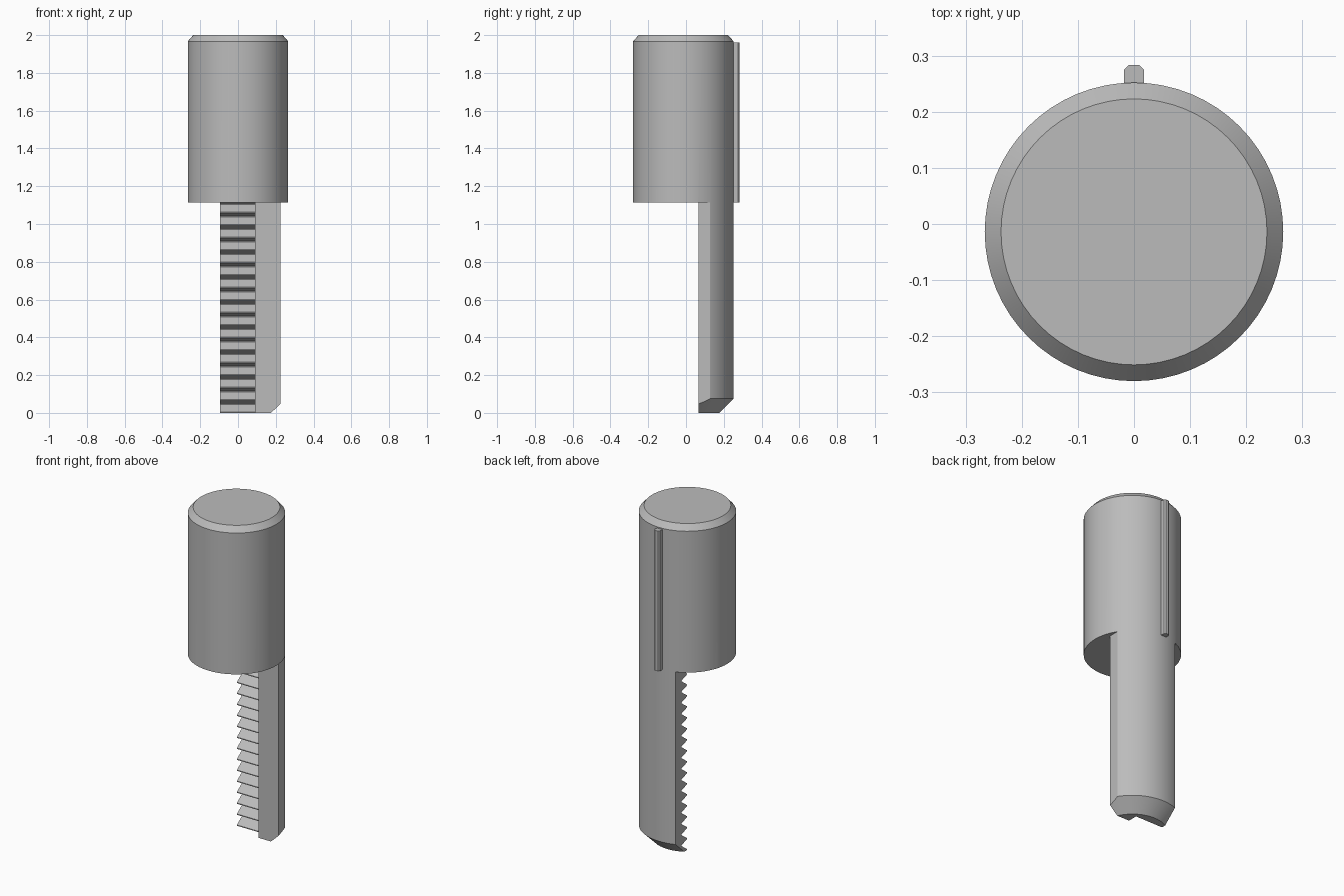
import bpy, bmesh, math
from mathutils import Matrix

if "Cube" in bpy.data.objects:
    bpy.data.objects.remove(bpy.data.objects["Cube"])

CY = -0.014        # body axis offset in y
R = 0.266          # body radius
SHOULDER = 1.115   # underside of the head

grey = bpy.data.materials.new("plain grey")
grey.use_nodes = True
grey.diffuse_color = (0.5, 0.5, 0.5, 1)
grey.node_tree.nodes["Principled BSDF"].inputs["Base Color"].default_value = (0.5, 0.5, 0.5, 1)


def make_object(name, bm):
    bmesh.ops.recalc_face_normals(bm, faces=bm.faces)
    mesh = bpy.data.meshes.new(name)
    bm.to_mesh(mesh)
    bm.free()
    mesh.materials.append(grey)
    obj = bpy.data.objects.new(name, mesh)
    bpy.context.collection.objects.link(obj)
    return obj


def prism(name, points, offset):
    """Extrude a closed outline along an offset vector."""
    bm = bmesh.new()
    face = bm.faces.new([bm.verts.new(p) for p in points])
    extruded = bmesh.ops.extrude_face_region(bm, geom=[face])["geom"]
    verts = [v for v in extruded if isinstance(v, bmesh.types.BMVert)]
    bmesh.ops.translate(bm, verts=verts, vec=offset)
    return make_object(name, bm)


def block(name, x0, x1, y0, y1, z0, z1):
    outline = [(x0, y0, z0), (x1, y0, z0), (x1, y1, z0), (x0, y1, z0)]
    return prism(name, outline, (0, 0, z1 - z0))


# Turned body with a chamfer at each end
bm = bmesh.new()
profile = [(0, 0), (0.191, 0), (R, 0.075), (R, 1.967), (0.237, 2), (0, 2)]
verts = [bm.verts.new((r, CY, z)) for r, z in profile]
edges = [bm.edges.new(pair) for pair in zip(verts, verts[1:])]
bmesh.ops.spin(bm, geom=verts + edges, cent=(0, CY, 0), axis=(0, 0, 1),
               angle=math.tau, steps=64, use_merge=False)
bmesh.ops.remove_doubles(bm, verts=bm.verts, dist=0.0001)
bmesh.ops.dissolve_limit(bm, angle_limit=0.01, verts=bm.verts, edges=bm.edges)
body = make_object("head_and_shank", bm)

# Sawtooth outline for the recessed rack
PITCH, TIP, VALLEY = 0.0662, 0.125, 0.178
outline = [(-0.15, 0.0, -0.1), (-0.15, TIP, -0.1)]
for i in range(17):
    z = 0.002 + i * PITCH
    outline += [(-0.15, TIP, z - 0.002), (-0.15, TIP, z + 0.003)]
    if z + 0.048 < SHOULDER:
        outline += [(-0.15, VALLEY, z + 0.042), (-0.15, VALLEY, z + 0.047)]
outline += [(-0.15, 0.16, SHOULDER), (-0.15, 0.0, SHOULDER)]

# Cut the shank down to its remaining sector
cutters = [
    block("front_cutter", -0.5, 0.5, -0.5, 0.065, -0.1, SHOULDER),
    block("right_cutter", -0.5, -0.095, -0.5, 0.5, -0.1, SHOULDER),
    block("left_cutter", 0.225, 0.5, -0.5, 0.5, -0.1, SHOULDER),
    prism("rack_cutter", outline, (0.24, 0, 0)),
]
for cutter in cutters:
    cutter.hide_render = True
    mod = body.modifiers.new(cutter.name, "BOOLEAN")
    mod.operation = "DIFFERENCE"
    mod.solver = "EXACT"
    mod.object = cutter
bpy.context.view_layer.update()
body.data = bpy.data.meshes.new_from_object(
    body.evaluated_get(bpy.context.evaluated_depsgraph_get()))
body.modifiers.clear()
for cutter in cutters:
    bpy.data.objects.remove(cutter)

# Guide key on the back, with trimmed outer corners
w, c, back = 0.018, 0.008, 0.283
key_outline = [(-w, 0.2), (w, 0.2), (w, back - c), (w - c, back), (c - w, back), (-w, back - c)]
key = prism("guide_key", [(x, y, SHOULDER) for x, y in key_outline], (0, 0, 0.845))

for obj in (body, key):
    bpy.ops.object.select_all(action="DESELECT")
    obj.select_set(True)
    bpy.context.view_layer.objects.active = obj
    bpy.ops.object.shade_smooth_by_angle(angle=math.radians(25))
